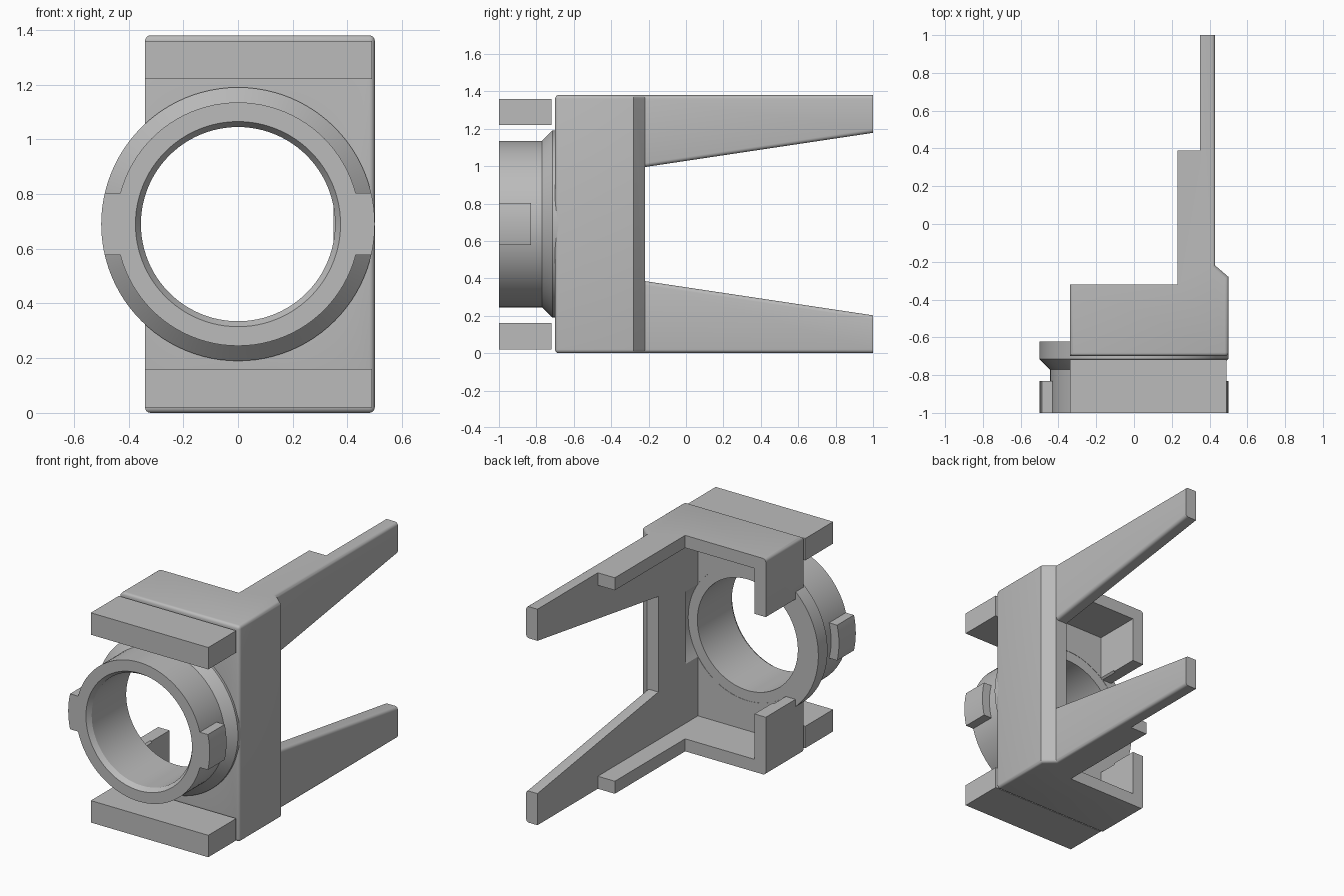
import bpy, bmesh, math
from mathutils import Vector

if "Cube" in bpy.data.objects:
    bpy.data.objects.remove(bpy.data.objects["Cube"], do_unlink=True)

# Single plain grey material
GREY = (0.5, 0.5, 0.5, 1)
grey = bpy.data.materials.new("plain grey")
grey.diffuse_color = GREY
grey.use_nodes = True
grey.node_tree.nodes["Principled BSDF"].inputs["Base Color"].default_value = GREY

HEIGHT = 1.38
MID = HEIGHT / 2
WALL = 0.08
FRONT, INNER = -0.70, -0.62
ROUND = 0.02


def add_object(name, bm):
    bmesh.ops.recalc_face_normals(bm, faces=bm.faces[:])
    mesh = bpy.data.meshes.new(name)
    bm.to_mesh(mesh)
    bm.free()
    mesh.materials.append(grey)
    ob = bpy.data.objects.new(name, mesh)
    bpy.context.collection.objects.link(ob)
    return ob


def prism(points, direction):
    bm = bmesh.new()
    face = bm.faces.new([bm.verts.new(p) for p in points])
    new = bmesh.ops.extrude_face_region(bm, geom=[face])["geom"]
    verts = [g for g in new if isinstance(g, bmesh.types.BMVert)]
    bmesh.ops.translate(bm, verts=verts, vec=Vector(direction))
    return bm


def box(name, x0, x1, y0, y1, z0, z1):
    corners = [(x0, y0, z0), (x1, y0, z0), (x1, y1, z0), (x0, y1, z0)]
    return add_object(name, prism(corners, (0, 0, z1 - z0)))


def smooth(ob):
    bpy.ops.object.select_all(action='DESELECT')
    ob.select_set(True)
    bpy.context.view_layer.objects.active = ob
    bpy.ops.object.shade_smooth_by_angle(angle=math.radians(30))


def round_edges(bm, rule):
    edges = [e for e in bm.edges if rule(*[v.co for v in e.verts])]
    bmesh.ops.bevel(bm, geom=edges, offset=ROUND, segments=4,
                    profile=0.5, affect='EDGES')


# Frame: plan outline raised to full height, then hollowed
outline = [(-0.34, FRONT), (0.5, FRONT), (0.5, -0.28), (0.43, -0.22),
           (0.43, 1), (0.35, 1), (0.35, 0.39), (0.23, 0.39),
           (0.23, -0.32), (-0.34, -0.32)]
bm = prism([(x, y, 0) for x, y in outline], (0, 0, HEIGHT))


def outer_edge(a, b):
    if abs(a.z - b.z) > 0.1:
        return a.x > 0.49 and a.y < -0.6
    left = max(a.x, b.x) < -0.33
    front = max(a.y, b.y) < -0.69
    return left or front or min(a.x, b.x) > 0.42


round_edges(bm, outer_edge)
frame = add_object("frame", bm)

side = [(-0.22, 0.385), (1.1, 0.187), (1.1, HEIGHT - 0.187), (-0.22, HEIGHT - 0.385)]
circle = [(0.42 * math.cos(a), -0.8, MID + 0.42 * math.sin(a))
          for a in (math.tau * i / 96 for i in range(96))]
cutters = [
    box("cavity_cutter", -0.34 + WALL, 0.35, INNER, 1.2, WALL, HEIGHT - WALL),
    box("gap_cutter", -0.5, -0.2, INNER, 0, 0.37, HEIGHT - 0.37),
    add_object("arm_gap_cutter", prism([(0.1, y, z) for y, z in side], (0.6, 0, 0))),
    add_object("bore_cutter", prism(circle, (0, 0.3, 0))),
]
for c in cutters:
    c.hide_render = True
    mod = frame.modifiers.new(c.name, 'BOOLEAN')
    mod.operation = 'DIFFERENCE'
    mod.solver = 'EXACT'
    mod.object = c
cut = bpy.data.meshes.new_from_object(
    frame.evaluated_get(bpy.context.evaluated_depsgraph_get()))
frame.modifiers.clear()
frame.data = cut
for c in cutters:
    bpy.data.objects.remove(c, do_unlink=True)

# Rounded outer edge along the sloping side of each arm
bm = bmesh.new()
bm.from_mesh(cut)
round_edges(bm, lambda a, b: min(a.x, b.x) > 0.425 and abs(a.y - b.y) > 0.5
            and abs(a.z - b.z) > 0.1)
bm.to_mesh(cut)
bm.free()
smooth(frame)

# Collar: flange, cone and tube turned around the bore axis
profile = [(0.375, -1), (0.445, -1), (0.445, -0.77), (0.5, -0.715),
           (0.5, -0.622), (0.355, -0.622), (0.355, -0.97)]
bm = bmesh.new()
ring = [bm.verts.new((r, y, MID)) for r, y in profile]
edges = [bm.edges.new((v, ring[(i + 1) % len(ring)])) for i, v in enumerate(ring)]
bmesh.ops.spin(bm, geom=ring + edges, cent=(0, 0, MID), axis=(0, 1, 0),
               angle=math.tau, steps=96, use_merge=True)
bmesh.ops.remove_doubles(bm, verts=bm.verts[:], dist=0.0001)
smooth(add_object("collar", bm))

# Lugs on both sides of the collar, and the two front bars
half = 0.113
swing = math.asin(half / 0.5)
for name, s in (("left", 1), ("right", -1)):
    arc = [swing * (i / 6 - 1) for i in range(13)]
    points = [(s * 0.5 * math.cos(a), -1, MID + 0.5 * math.sin(a)) for a in arc]
    points += [(s * 0.41, -1, MID + half), (s * 0.41, -1, MID - half)]
    smooth(add_object(name + "_lug", prism(points, (0, 0.17, 0))))

for name, z in (("lower_bar", 0.02), ("upper_bar", 1.22)):
    box(name, -0.34, 0.49, -1, -0.718, z, z + 0.14)
